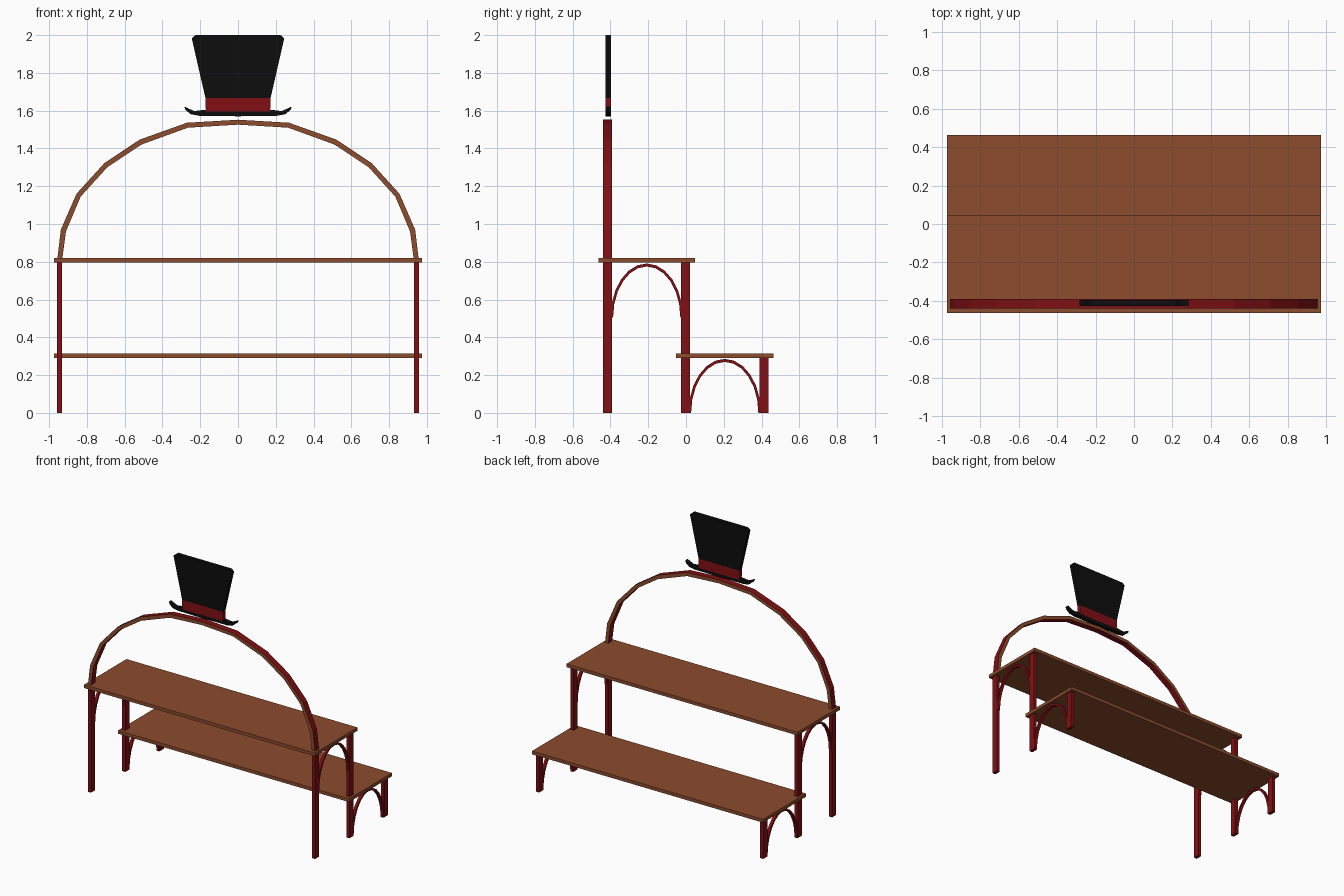
import bpy, bmesh, math
from mathutils import Vector

if "Cube" in bpy.data.objects:
    bpy.data.objects.remove(bpy.data.objects["Cube"])


def material(name, rgb):
    m = bpy.data.materials.new(name)
    m.diffuse_color = (*rgb, 1)
    m.use_nodes = True
    m.node_tree.nodes["Principled BSDF"].inputs["Base Color"].default_value = m.diffuse_color
    return m


BROWN = material("wood brown", (0.262, 0.072, 0.027))
RED = material("dark red", (0.22, 0.005, 0.007))
BLACK = material("hat black", (0.004, 0.004, 0.004))


def finish(name, bm, *mats):
    bmesh.ops.recalc_face_normals(bm, faces=bm.faces)
    me = bpy.data.meshes.new(name)
    bm.to_mesh(me)
    bm.free()
    for m in mats:
        me.materials.append(m)
    ob = bpy.data.objects.new(name, me)
    bpy.context.collection.objects.link(ob)
    return ob


def box(name, lo, hi, mat):
    bm = bmesh.new()
    bmesh.ops.create_cube(bm, size=1)
    for v in bm.verts:
        v.co = Vector([(lo[i] + hi[i]) / 2 + v.co[i] * (hi[i] - lo[i]) for i in range(3)])
    return finish(name, bm, mat)


def strip(bm, outer, inner, place, d0, d1):
    """Solid band between two matching outlines, extruded from d0 to d1."""
    rings = []
    for (a, b), (c, d) in zip(outer, inner):
        rings.append([bm.verts.new(place(a, b, d0)), bm.verts.new(place(a, b, d1)),
                      bm.verts.new(place(c, d, d1)), bm.verts.new(place(c, d, d0))])
    for r, s in zip(rings, rings[1:]):
        for i in range(4):
            j = (i + 1) % 4
            bm.faces.new((r[i], r[j], s[j], s[i]))
    bm.faces.new(rings[0])
    bm.faces.new(rings[-1])


def plate(name, half, y0, y1, mat):
    """Flat mirrored outline (right half, bottom to top) in x-z."""
    pts = half + [(-x, z) for x, z in reversed(half) if x > 0]
    bm = bmesh.new()
    f = bm.faces.new([bm.verts.new((x, y0, z)) for x, z in pts])
    ext = bmesh.ops.extrude_face_region(bm, geom=[f])
    for v in ext["geom"]:
        if isinstance(v, bmesh.types.BMVert):
            v.co.y = y1
    return finish(name, bm, mat)


# shelves
box("upper_shelf", (-0.973, -0.463, 0.795), (0.973, 0.048, 0.82), BROWN)
box("lower_shelf", (-0.973, -0.053, 0.29), (0.973, 0.463, 0.315), BROWN)

# legs and side brackets
for side, s in (("left", -1), ("right", 1)):
    x0, x1 = sorted((s * 0.931, s * 0.957))
    for part, y, top in (("front", -0.415, 0.8), ("middle", -0.002, 0.8), ("back", 0.413, 0.295)):
        box(f"{side}_{part}_leg", (x0, y - 0.024, 0), (x1, y + 0.024, top), RED)
    for part, yc, z in (("upper", -0.208, 0.505), ("lower", 0.205, 0.0)):
        ang = [math.pi * i / 12 for i in range(13)]
        outer = [(yc + 0.192 * math.cos(a), z + 0.286 * math.sin(a)) for a in ang]
        inner = [(yc + 0.178 * math.cos(a), z + 0.27 * math.sin(a)) for a in ang]
        bm = bmesh.new()
        strip(bm, outer, inner, lambda a, b, d: (d, a, b), x0 + 0.002, x1 - 0.002)
        finish(f"{side}_{part}_bracket", bm, RED)

# big arch: brown front and back, red rim
half = [(0.957, 0.81), (0.938, 0.97), (0.855, 1.16), (0.708, 1.322), (0.52, 1.447), (0.27, 1.536)]
half_in = [(0.931, 0.81), (0.911, 0.96), (0.833, 1.145), (0.692, 1.3), (0.51, 1.421), (0.265, 1.51)]
outer = half + [(0, 1.552)] + [(-x, z) for x, z in reversed(half)]
inner = half_in + [(0, 1.526)] + [(-x, z) for x, z in reversed(half_in)]
bm = bmesh.new()
strip(bm, outer, inner, lambda a, b, d: (a, d, b), -0.439, -0.391)
arch = finish("top_arch", bm, BROWN, RED)
for p in arch.data.polygons:
    p.material_index = 0 if abs(p.normal.y) > 0.5 else 1

# flat top hat
plate("hat_crown", [(0.172, 1.665), (0.243, 1.975), (0.243, 1.985), (0.225, 2.0)],
      -0.426, -0.397, BLACK)
plate("hat_band", [(0.17, 1.595), (0.173, 1.667)], -0.427, -0.396, RED)
top = [(0.285, 1.622), (0.232, 1.598), (0.17, 1.605), (0.1, 1.599), (0, 1.597)]
low = [(0.278, 1.604), (0.25, 1.581), (0.205, 1.573), (0.1, 1.573), (0, 1.57)]
mirror = lambda pts: pts + [(-x, z) for x, z in reversed(pts[:-1])]
bm = bmesh.new()
strip(bm, mirror(top), mirror(low), lambda a, b, d: (a, d, b), -0.426, -0.397)
finish("hat_brim", bm, BLACK)
